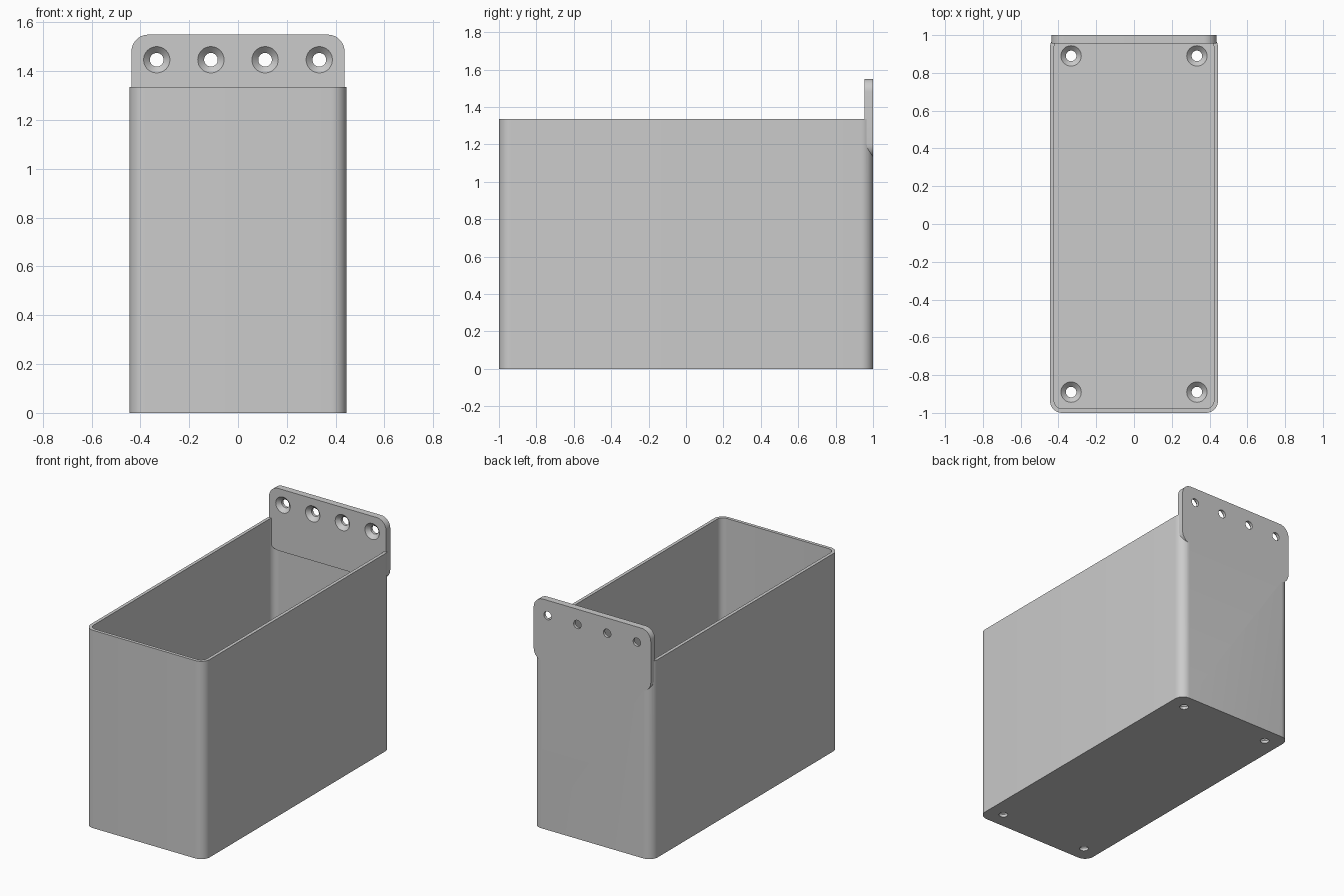
import bpy, bmesh, math
from mathutils import Matrix

cube = bpy.data.objects.get("Cube")
if cube:
    bpy.data.objects.remove(cube, do_unlink=True)

WIDTH, HEIGHT, WALL, FLOOR = 0.445, 1.335, 0.022, 0.045
PLATE_T = 0.045

grey = bpy.data.materials.new("plain grey")
grey.use_nodes = True
colour = (0.6, 0.6, 0.6, 1)
grey.diffuse_color = colour
grey.node_tree.nodes["Principled BSDF"].inputs["Base Color"].default_value = colour


def make_object(name, bm):
    bmesh.ops.recalc_face_normals(bm, faces=bm.faces)
    mesh = bpy.data.meshes.new(name)
    bm.to_mesh(mesh)
    bm.free()
    mesh.materials.append(grey)
    obj = bpy.data.objects.new(name, mesh)
    bpy.context.collection.objects.link(obj)
    return obj


def rounded_slab(name, half_x, half_y, radius, depth, matrix, steps=10):
    """Rounded rectangle extruded along its local z."""
    bm = bmesh.new()
    verts = []
    for i, (sx, sy) in enumerate([(1, 1), (-1, 1), (-1, -1), (1, -1)]):
        for k in range(steps + 1):
            a = math.pi / 2 * (i + k / steps)
            verts.append(bm.verts.new((sx * (half_x - radius) + radius * math.cos(a),
                                       sy * (half_y - radius) + radius * math.sin(a), 0)))
    face = bm.faces.new(verts)
    ext = bmesh.ops.extrude_face_region(bm, geom=[face])
    top = [v for v in ext["geom"] if isinstance(v, bmesh.types.BMVert)]
    bmesh.ops.translate(bm, verts=top, vec=(0, 0, depth))
    bm.transform(matrix)
    return make_object(name, bm)


def countersink(name, matrix, thickness, outer=0.054, inner=0.028, sides=32):
    """Screw hole cutter: its wide mouth is at local z = 0, the shank runs down."""
    bm = bmesh.new()
    rings = []
    sink = outer - inner
    for r, z in [(outer, 0.02), (outer, 0), (inner, -sink), (inner, -thickness - 0.02)]:
        rings.append([bm.verts.new((r * math.cos(math.tau * k / sides),
                                    r * math.sin(math.tau * k / sides), z))
                      for k in range(sides)])
    for a, b in zip(rings, rings[1:]):
        for k in range(sides):
            n = (k + 1) % sides
            bm.faces.new((a[k], a[n], b[n], b[k]))
    bm.faces.new(rings[0])
    bm.faces.new(rings[-1])
    bm.transform(matrix)
    return make_object(name, bm)


def combine(target, other, operation):
    mod = target.modifiers.new("combine", "BOOLEAN")
    mod.operation, mod.object, mod.solver = operation, other, "EXACT"
    bpy.context.view_layer.objects.active = target
    bpy.ops.object.modifier_apply(modifier=mod.name)
    bpy.data.objects.remove(other, do_unlink=True)


# Open box with rounded upright corners
box = rounded_slab("wall_mounted_bin", WIDTH, 1, 0.065, HEIGHT, Matrix())
cavity = rounded_slab("cavity", WIDTH - WALL, 1 - WALL, 0.043, HEIGHT,
                      Matrix.Translation((0, 0, FLOOR)))
combine(box, cavity, "DIFFERENCE")

# Mounting plate along the top of the back wall
upright = Matrix.Rotation(math.pi / 2, 4, "X")
plate = rounded_slab("mounting_plate", 0.437, 0.21, 0.07, PLATE_T,
                     Matrix.Translation((0, 1, 1.34)) @ upright)
combine(box, plate, "UNION")

# Countersunk screw holes in the plate and in the floor
for x in (-0.333, -0.111, 0.111, 0.333):
    place = Matrix.Translation((x, 1 - PLATE_T, 1.447)) @ upright
    combine(box, countersink("plate_hole", place, PLATE_T), "DIFFERENCE")
for x in (-0.333, 0.333):
    for y in (-0.89, 0.89):
        place = Matrix.Translation((x, y, FLOOR))
        combine(box, countersink("floor_hole", place, FLOOR), "DIFFERENCE")

# Smooth the rounded corners, keep the edges sharp
bpy.ops.object.select_all(action="DESELECT")
box.select_set(True)
bpy.context.view_layer.objects.active = box
bpy.ops.object.shade_smooth_by_angle(angle=math.radians(30))
